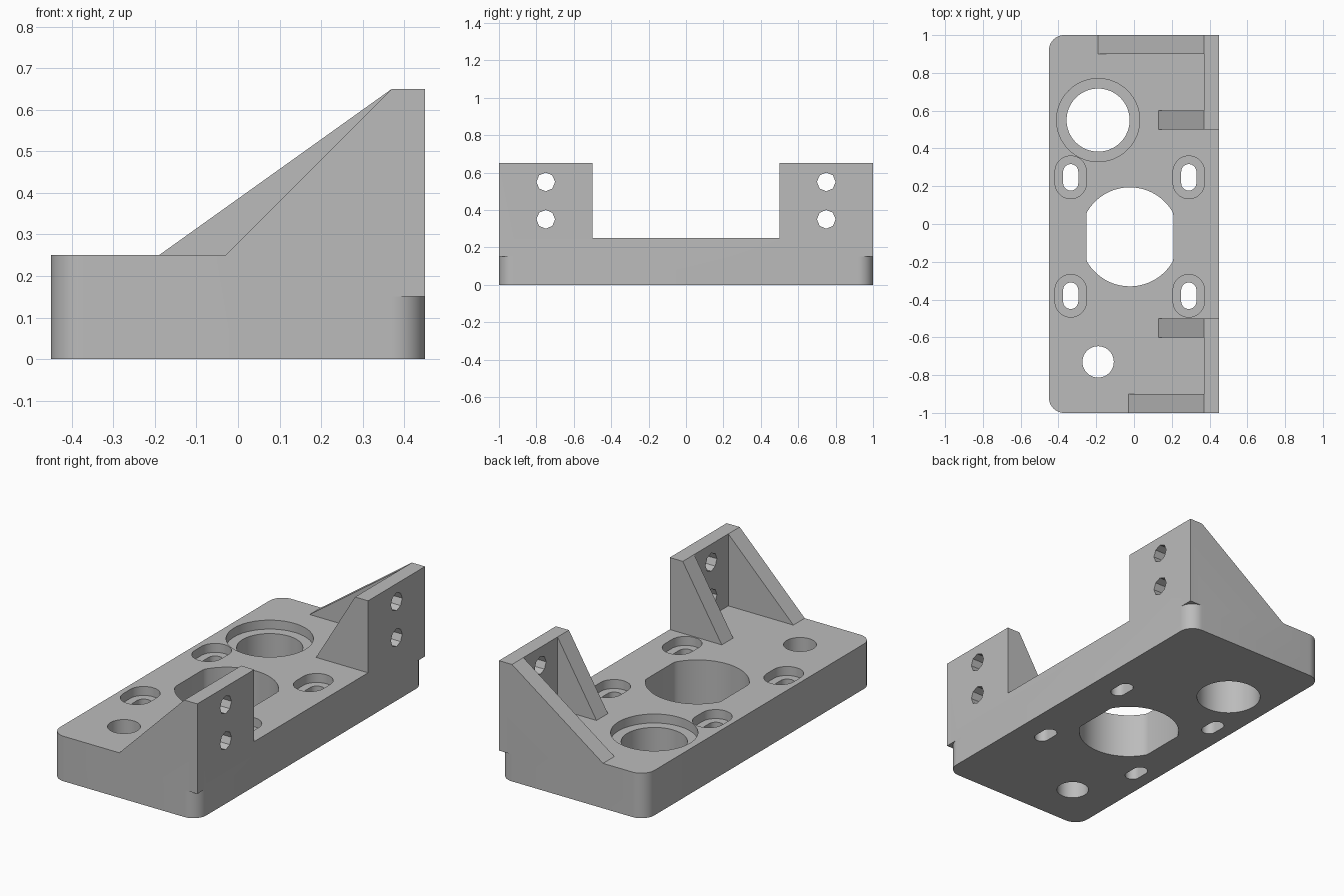
import bpy
import bmesh
from math import cos, sin, pi, radians

cube = bpy.data.objects.get("Cube")
if cube:
    bpy.data.objects.remove(cube, do_unlink=True)

grey = bpy.data.materials.new("plain grey")
grey.use_nodes = True
GREY = (0.5, 0.5, 0.5, 1)
grey.diffuse_color = GREY
grey.node_tree.nodes["Principled BSDF"].inputs["Base Color"].default_value = GREY


def prism(name, points, axis, lo, hi):
    """Extrude a 2D outline along an axis from lo to hi."""
    place = {"x": lambda a, b, d: (d, a, b),
             "y": lambda a, b, d: (a, d, b),
             "z": lambda a, b, d: (a, b, d)}[axis]
    bm = bmesh.new()
    face = bm.faces.new([bm.verts.new(place(a, b, lo)) for a, b in points])
    swept = bmesh.ops.extrude_face_region(bm, geom=[face])["geom"]
    verts = [v for v in swept if isinstance(v, bmesh.types.BMVert)]
    bmesh.ops.translate(bm, vec=place(0, 0, hi - lo), verts=verts)
    if not face.is_valid or len(bm.faces) == len(points) + 1:
        bmesh.ops.holes_fill(bm, edges=bm.edges[:])
    bmesh.ops.remove_doubles(bm, verts=bm.verts[:], dist=1e-5)
    bmesh.ops.recalc_face_normals(bm, faces=bm.faces[:])
    mesh = bpy.data.meshes.new(name)
    bm.to_mesh(mesh)
    bm.free()
    mesh.materials.append(grey)
    obj = bpy.data.objects.new(name, mesh)
    bpy.context.collection.objects.link(obj)
    return obj


def circle(cx, cy, r, n=64):
    return [(cx + r * cos(2 * pi * i / n), cy + r * sin(2 * pi * i / n))
            for i in range(n)]


def rounded(cx, cy, hx, hy, r, n=12):
    """Rounded rectangle outline; hx equal to r makes a slot."""
    pts = []
    for k, (sx, sy) in enumerate([(1, 1), (-1, 1), (-1, -1), (1, -1)]):
        for i in range(n + 1):
            a = (k + i / n) * pi / 2
            p = (cx + sx * (hx - r) + r * cos(a), cy + sy * (hy - r) + r * sin(a))
            if not pts or abs(p[0] - pts[-1][0]) + abs(p[1] - pts[-1][1]) > 1e-5:
                pts.append(p)
    if abs(pts[0][0] - pts[-1][0]) + abs(pts[0][1] - pts[-1][1]) < 1e-5:
        pts.pop()
    return pts


def combine(target, other, operation):
    other.hide_render = True
    mod = target.modifiers.new(operation.title(), "BOOLEAN")
    mod.operation = operation
    mod.solver = "EXACT"
    mod.object = other
    bpy.context.view_layer.objects.active = target
    bpy.ops.object.modifier_apply(modifier=mod.name)
    bpy.data.objects.remove(other, do_unlink=True)


TOP, PEAK = 0.25, 0.65          # plate top and flange top
INNER, OUTER = 0.37, 0.45       # flange faces along x

# Rounded base plate
body = prism("mounting_bracket", rounded(0, 0, OUTER, 1, 0.08), "z", 0, TOP)

# Upright flanges, square-cornered down to just above mid plate
for y in (-1, 0.5):
    outline = [(y, 0.15), (y + 0.5, 0.15), (y + 0.5, PEAK), (y, PEAK)]
    combine(body, prism("flange", outline, "x", INNER, OUTER), "UNION")

# Triangular ribs: foot position and start along y
for foot, y in ((-0.03, -1), (0.13, -0.6), (0.13, 0.5), (-0.19, 0.9)):
    outline = [(foot, 0.2), (0.41, 0.2), (0.41, PEAK), (INNER, PEAK), (foot, TOP)]
    combine(body, prism("rib", outline, "y", y, y + 0.1), "UNION")

# Central opening, a circle with flattened sides
flat = [(max(-0.252, min(0.208, x)), y) for x, y in circle(-0.022, -0.068, 0.262, 96)]
corners = [p for i, p in enumerate(flat)
           if not (flat[i - 1][0] == p[0] == flat[(i + 1) % len(flat)][0])]
combine(body, prism("central_cut", corners, "z", -0.1, 1), "DIFFERENCE")

# Round holes, one with a counterbore
for y, r in ((0.55, 0.167), (-0.73, 0.083)):
    combine(body, prism("hole_cut", circle(-0.19, y, r), "z", -0.1, 1), "DIFFERENCE")
combine(body, prism("counterbore_cut", circle(-0.19, 0.55, 0.22), "z", 0.2, 1),
        "DIFFERENCE")

# Recessed slots
for x in (-0.335, 0.29):
    for y in (-0.38, 0.247):
        slot = prism("slot_cut", rounded(x, y, 0.04, 0.07, 0.04), "z", -0.1, 1)
        combine(body, slot, "DIFFERENCE")
        recess = prism("recess_cut", rounded(x, y, 0.083, 0.113, 0.083), "z", 0.2, 0.3)
        combine(body, recess, "DIFFERENCE")

# Eight-sided screw holes through the flanges
for y in (-0.75, 0.75):
    for z in (0.35, 0.55):
        combine(body, prism("screw_cut", circle(y, z, 0.05, 8), "x", 0.3, 0.5),
                "DIFFERENCE")

# Merge coplanar faces and smooth the curved walls
bm = bmesh.new()
bm.from_mesh(body.data)
bmesh.ops.remove_doubles(bm, verts=bm.verts[:], dist=1e-5)
bmesh.ops.dissolve_limit(bm, angle_limit=radians(0.5), verts=bm.verts[:],
                         edges=bm.edges[:])
bm.to_mesh(body.data)
bm.free()
bpy.ops.object.select_all(action="DESELECT")
body.select_set(True)
bpy.context.view_layer.objects.active = body
bpy.ops.object.shade_smooth_by_angle(angle=radians(30))
